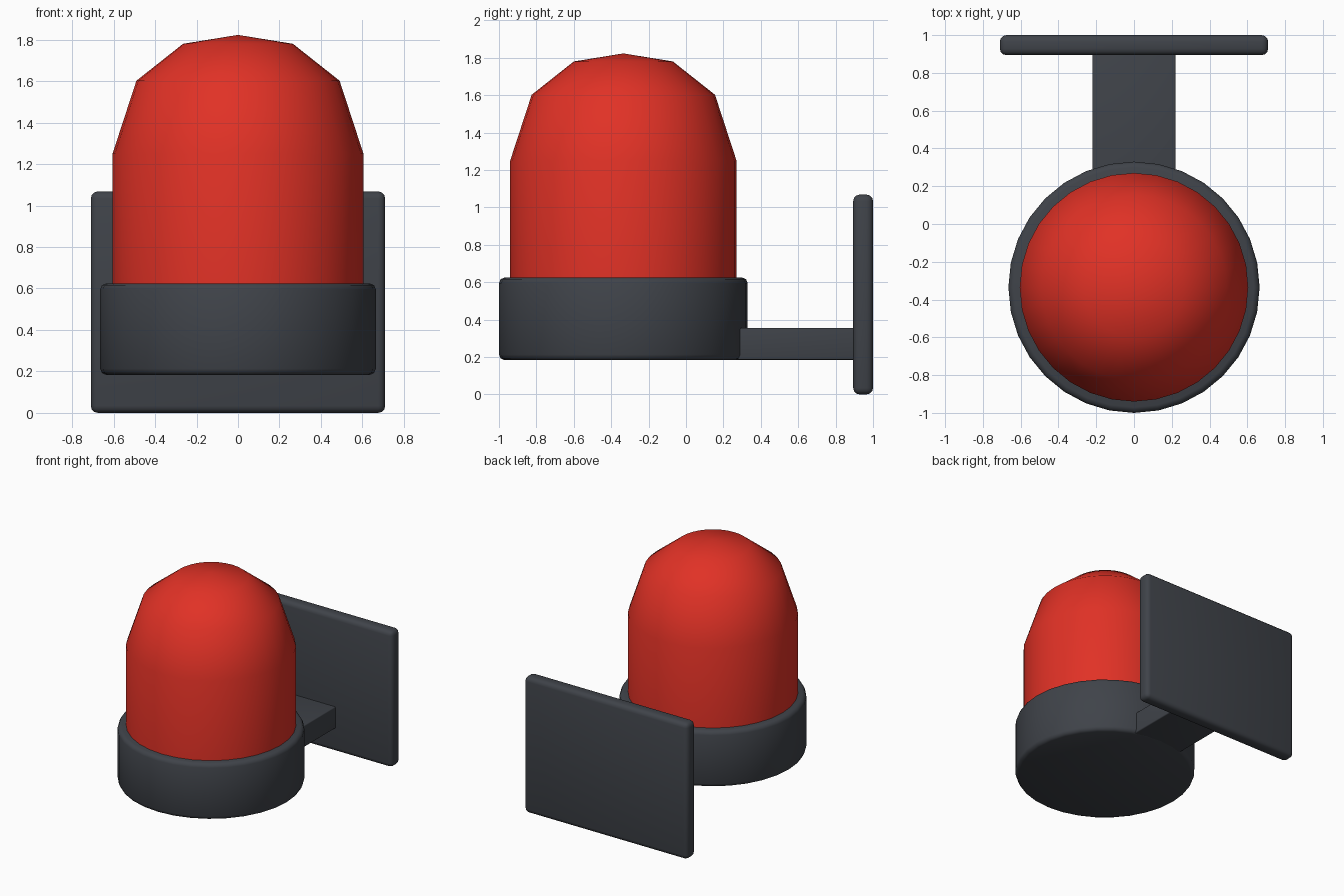
import bpy
import bmesh
import math

if "Cube" in bpy.data.objects:
    bpy.data.objects.remove(bpy.data.objects["Cube"], do_unlink=True)

LAMP_Y = -0.335
SEGMENTS = 32


def make_material(name, color):
    mat = bpy.data.materials.new(name)
    mat.use_nodes = True
    mat.diffuse_color = (*color, 1)
    mat.node_tree.nodes["Principled BSDF"].inputs["Base Color"].default_value = (*color, 1)
    return mat


def finish(name, bm, mat, angle):
    bmesh.ops.recalc_face_normals(bm, faces=bm.faces)
    mesh = bpy.data.meshes.new(name)
    bm.to_mesh(mesh)
    bm.free()
    mesh.materials.append(mat)
    obj = bpy.data.objects.new(name, mesh)
    bpy.context.collection.objects.link(obj)
    bpy.ops.object.select_all(action="DESELECT")
    obj.select_set(True)
    bpy.context.view_layer.objects.active = obj
    bpy.ops.object.shade_smooth_by_angle(angle=math.radians(angle))
    return obj


def lathe(name, profile, mat, angle):
    """Spin a (radius, height) profile around the lamp axis."""
    bm = bmesh.new()
    verts = [bm.verts.new((r, LAMP_Y, z)) for r, z in profile]
    edges = [bm.edges.new(pair) for pair in zip(verts, verts[1:])]
    bmesh.ops.spin(bm, geom=verts + edges, cent=(0, LAMP_Y, 0), axis=(0, 0, 1),
                   angle=math.tau, steps=SEGMENTS)
    bmesh.ops.remove_doubles(bm, verts=bm.verts, dist=0.0005)
    return finish(name, bm, mat, angle)


def rounded_box(name, low, high, bevel, mat):
    bm = bmesh.new()
    bmesh.ops.create_cube(bm, size=1)
    for v in bm.verts:
        v.co = [a if c < 0 else b for c, a, b in zip(v.co, low, high)]
    bmesh.ops.bevel(bm, geom=bm.edges[:], offset=bevel, segments=3,
                    profile=0.5, affect="EDGES")
    return finish(name, bm, mat, 35)


red = make_material("signal red", (0.75, 0.031, 0.019))
grey = make_material("dark slate grey", (0.05, 0.056, 0.067))

# Faceted lens with a smooth shaded dome
lathe("lens_dome", [(0, 0.58), (0.605, 0.58), (0.605, 1.25), (0.49, 1.602),
                    (0.265, 1.78), (0, 1.823)], red, 50)

# Round base with softened rims
lathe("lamp_base", [(0, 0.183), (0.635, 0.183), (0.656, 0.192), (0.665, 0.213),
                    (0.665, 0.595), (0.656, 0.616), (0.635, 0.625), (0, 0.625)],
      grey, 50)

# Bracket arm and wall plate
rounded_box("bracket_arm", (-0.22, -0.1, 0.185), (0.22, 0.92, 0.355), 0.008, grey)
rounded_box("wall_plate", (-0.71, 0.894, 0), (0.71, 1, 1.068), 0.034, grey)
